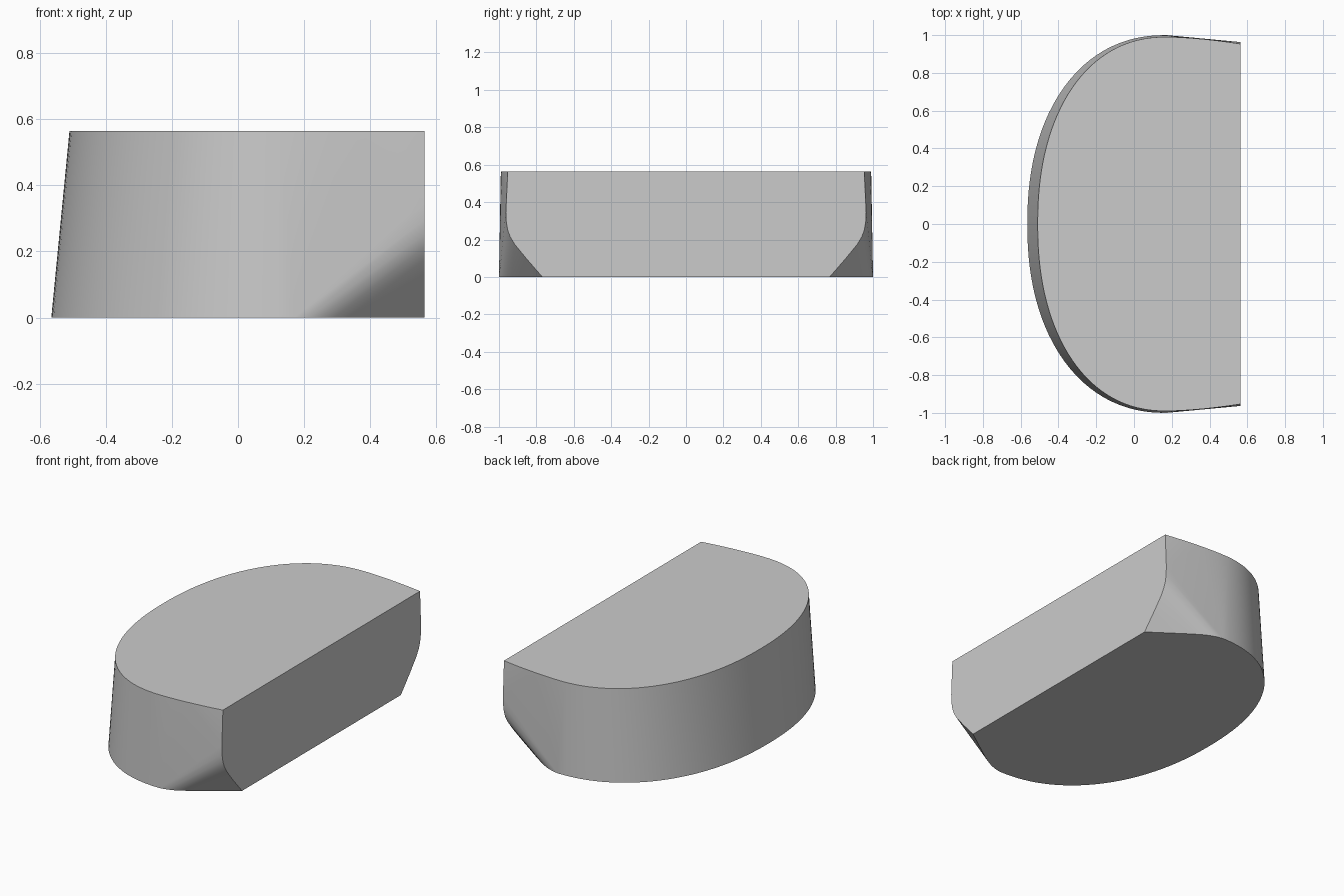
import bpy, bmesh, math

if "Cube" in bpy.data.objects:
    bpy.data.objects.remove(bpy.data.objects["Cube"])

H, XR, XC = 0.565, 0.565, 0.17   # height, flat end, widest position


def nose(x_left, width, z, n=32):
    """Half of the rounded end, from the centre line to the widest point."""
    pts = []
    for i in range(n + 1):
        t = math.pi / 2 * i / n
        pts.append((XC - (XC - x_left) * math.cos(t) ** (2 / 2.2),
                    width * math.sin(t) ** (2 / 2.2), z))
    return pts


def tail(width, end, z, n=10):
    """Gentle taper from the widest point to the flat end."""
    return [(XC + (XR - XC) * i / n, width - (width - end) * (i / n) ** 1.7, z)
            for i in range(1, n + 1)]


# Top and bottom outlines (the bottom corner is cut away)
half = nose(-0.51, 0.99, H) + tail(0.99, 0.953, H)
half += nose(-0.565, 1.0, 0)
half += [(0.21, 0.992, 0), (0.25, 0.978, 0), (0.29, 0.957, 0),
         (0.33, 0.932, 0), (0.37, 0.905, 0), (XR, 0.768, 0)]

# Curved side edge of the flat end
half += [(XR, y, z) for y, z in [(0.855, 0.10), (0.916, 0.175), (0.94, 0.215),
                                 (0.953, 0.25), (0.961, 0.295), (0.963, 0.35)]]

# Block skinned around the mirrored outlines
bm = bmesh.new()
for x, y, z in half:
    for s in (1, -1):
        bm.verts.new((x, s * y, z))
bmesh.ops.remove_doubles(bm, verts=bm.verts[:], dist=1e-5)
res = bmesh.ops.convex_hull(bm, input=bm.verts[:])
bmesh.ops.delete(bm, geom=[v for v in bm.verts if not v.link_faces], context='VERTS')
bmesh.ops.dissolve_limit(bm, angle_limit=0.002, verts=bm.verts[:], edges=bm.edges[:])
bmesh.ops.recalc_face_normals(bm, faces=bm.faces[:])

mesh = bpy.data.meshes.new("rounded_block")
bm.to_mesh(mesh)
bm.free()
block = bpy.data.objects.new("rounded_block", mesh)
bpy.context.collection.objects.link(block)
bpy.context.view_layer.objects.active = block
block.select_set(True)
bpy.ops.object.shade_smooth_by_angle(angle=math.radians(30))
